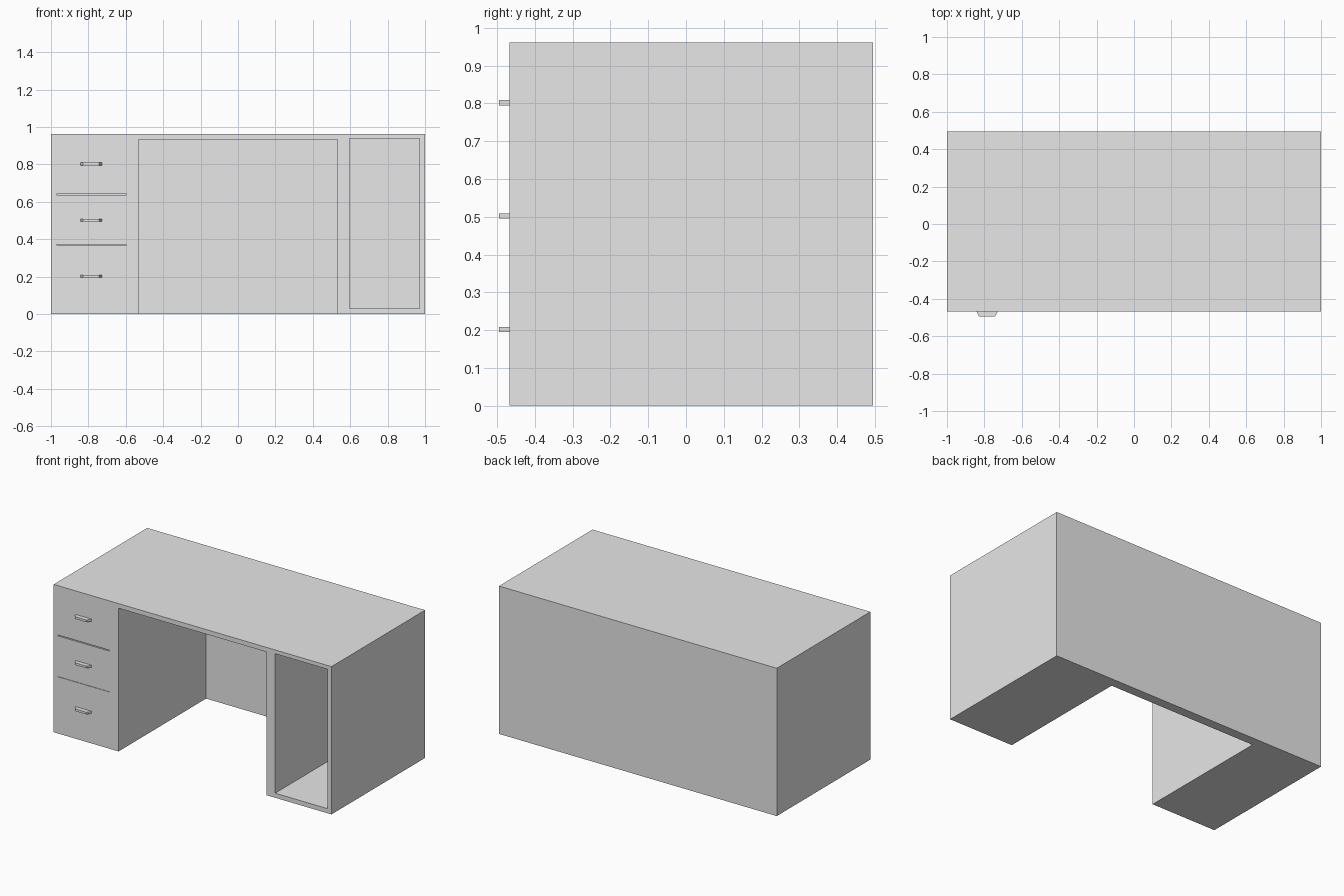
import bpy
import bmesh

if "Cube" in bpy.data.objects:
    bpy.data.objects.remove(bpy.data.objects["Cube"])

# Single flat colour
grey = bpy.data.materials.new("light_grey")
grey.use_nodes = True
colour = (0.8, 0.8, 0.8, 1.0)
grey.diffuse_color = colour
grey.node_tree.nodes["Principled BSDF"].inputs["Base Color"].default_value = colour

FRONT, BACK, TOP = -0.467, 0.495, 0.962


def block(name, x, y, z, front_inset=0.0):
    """Box from (min, max) ranges; front_inset narrows the front face in x."""
    bm = bmesh.new()
    bmesh.ops.create_cube(bm, size=1)
    for v in bm.verts:
        front = v.co.y < 0
        side = 1 if v.co.x > 0 else -1
        v.co = [r[1] if c > 0 else r[0] for c, r in zip(v.co, (x, y, z))]
        if front:
            v.co.x -= side * front_inset
    mesh = bpy.data.meshes.new(name)
    bm.to_mesh(mesh)
    bm.free()
    mesh.materials.append(grey)
    obj = bpy.data.objects.new(name, mesh)
    bpy.context.collection.objects.link(obj)
    return obj


def carve(target, x, y, z):
    """Cut a box-shaped hollow out of the target."""
    cutter = block("cutter", x, y, z)
    cutter.hide_render = True
    mod = target.modifiers.new("carve", "BOOLEAN")
    mod.operation = "DIFFERENCE"
    mod.solver = "EXACT"
    mod.object = cutter
    bpy.context.view_layer.objects.active = target
    bpy.ops.object.modifier_apply(modifier=mod.name)
    bpy.data.objects.remove(cutter)


# Desk body with knee space and open cabinet
body = block("desk_body", (-1, 1), (FRONT, BACK), (0, TOP))
carve(body, (-0.533, 0.533), (FRONT - 0.1, 0.433), (-0.1, 0.932))
carve(body, (0.595, 0.97), (FRONT - 0.1, 0.433), (0.03, 0.937))

# Gaps between the drawers
for z, half in ((0.638, 0.003), (0.37, 0.001)):
    carve(body, (-0.97, -0.597), (FRONT - 0.1, FRONT + 0.02), (z - half, z + half))

# Tapered drawer handles
for name, z in (("bottom", 0.202), ("middle", 0.502), ("top", 0.802)):
    block(name + "_drawer_handle", (-0.843, -0.728), (-0.495, FRONT),
          (z - 0.007, z + 0.007), front_inset=0.015)
